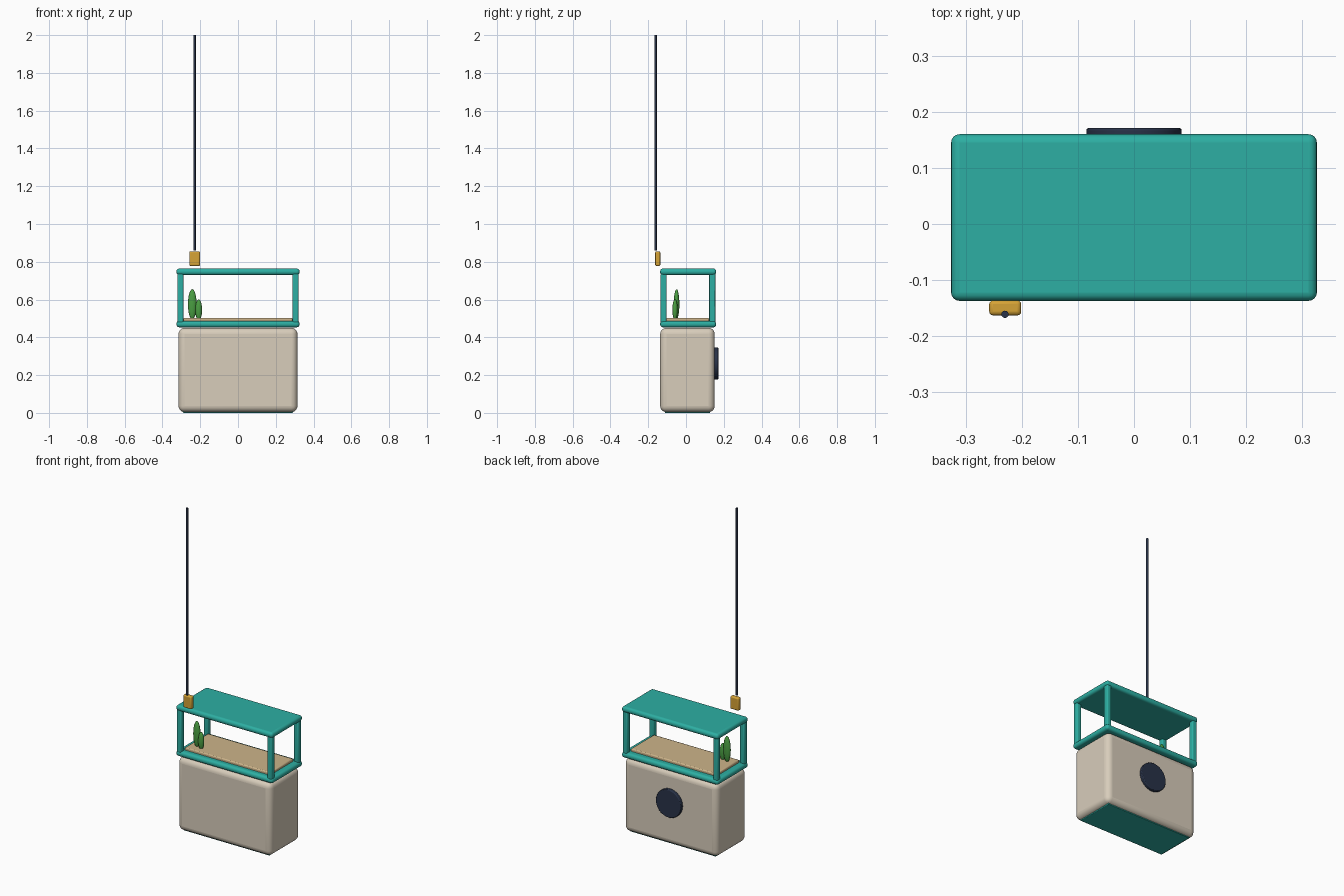
import bpy, math

if "Cube" in bpy.data.objects:
    bpy.data.objects.remove(bpy.data.objects["Cube"])


def material(name, rgb):
    m = bpy.data.materials.new(name)
    lin = [c / 12.92 if c <= 0.04045 else ((c + 0.055) / 1.055) ** 2.4
           for c in (v / 255 for v in rgb)]
    m.diffuse_color = (*lin, 1)
    m.use_nodes = True
    m.node_tree.nodes["Principled BSDF"].inputs["Base Color"].default_value = m.diffuse_color
    return m


teal = material("teal", (45, 175, 163))
cream = material("cream", (216, 205, 187))
sand = material("sand", (205, 180, 138))
navy = material("navy", (40, 50, 72))
gold = material("gold", (214, 163, 54))
green = material("green", (74, 158, 66))


def finish(obj, name, mat, bevel=0, segments=4):
    obj.name = name
    obj.data.materials.append(mat)
    bpy.ops.object.transform_apply(location=False, rotation=False, scale=True)
    if bevel:
        mod = obj.modifiers.new("rounding", 'BEVEL')
        mod.width, mod.segments = bevel, segments
        mod.limit_method = 'ANGLE'
        mod.angle_limit = math.radians(40)
    bpy.ops.object.shade_smooth_by_angle(angle=math.radians(35))
    return obj


def box(name, x, y, z, mat, bevel, segments=4):
    lo, hi = zip(x, y, z)
    bpy.ops.mesh.primitive_cube_add(size=1, location=[(a + b) / 2 for a, b in zip(lo, hi)])
    obj = bpy.context.object
    obj.scale = [b - a for a, b in zip(lo, hi)]
    return finish(obj, name, mat, bevel, segments)


def cylinder(name, loc, radius, depth, mat, bevel=0, rot=(0, 0, 0), sides=32):
    bpy.ops.mesh.primitive_cylinder_add(vertices=sides, radius=radius, depth=depth,
                                        location=loc, rotation=rot)
    return finish(bpy.context.object, name, mat, bevel, 3)


# Cabinet with a coloured underside
box("cabinet", (-0.315, 0.315), (-0.137, 0.152), (0.004, 0.45), cream, 0.033, 5)
box("base_plate", (-0.29, 0.29), (-0.112, 0.128), (0, 0.012), teal, 0.003, 2)

# Open display frame: bottom tray, lid and four posts
for name, z in (("lower_tray", (0.453, 0.487)), ("lid", (0.73, 0.764))):
    box(name, (-0.326, 0.326), (-0.137, 0.16), z, teal, 0.015)
for x in (-0.305, 0.305):
    for y in (-0.118, 0.139):
        box("corner_post", (x - 0.016, x + 0.016), (y - 0.016, y + 0.016),
            (0.475, 0.74), teal, 0.008, 3)

# Sand bed
box("sand_bed", (-0.288, 0.288), (-0.103, 0.122), (0.48, 0.503), sand, 0.006, 2)

# Plant leaves
for x, y, z, size in ((-0.242, -0.05, 0.575, (0.023, 0.015, 0.08)),
                      (-0.208, -0.058, 0.546, (0.018, 0.014, 0.055))):
    bpy.ops.mesh.primitive_uv_sphere_add(segments=20, ring_count=12, radius=1, location=(x, y, z))
    bpy.context.object.scale = size
    finish(bpy.context.object, "plant_leaf", green)

# Round disc on the back
cylinder("back_disc", (0, 0.16, 0.262), 0.085, 0.022, navy, 0.004,
         (math.pi / 2, 0, 0), 48)

# Hanging rod and its block
box("rod_block", (-0.258, -0.201), (-0.163, -0.136), (0.778, 0.855), gold, 0.007, 3)
cylinder("rod", (-0.23, -0.161, 1.43), 0.0065, 1.14, navy, sides=16)
